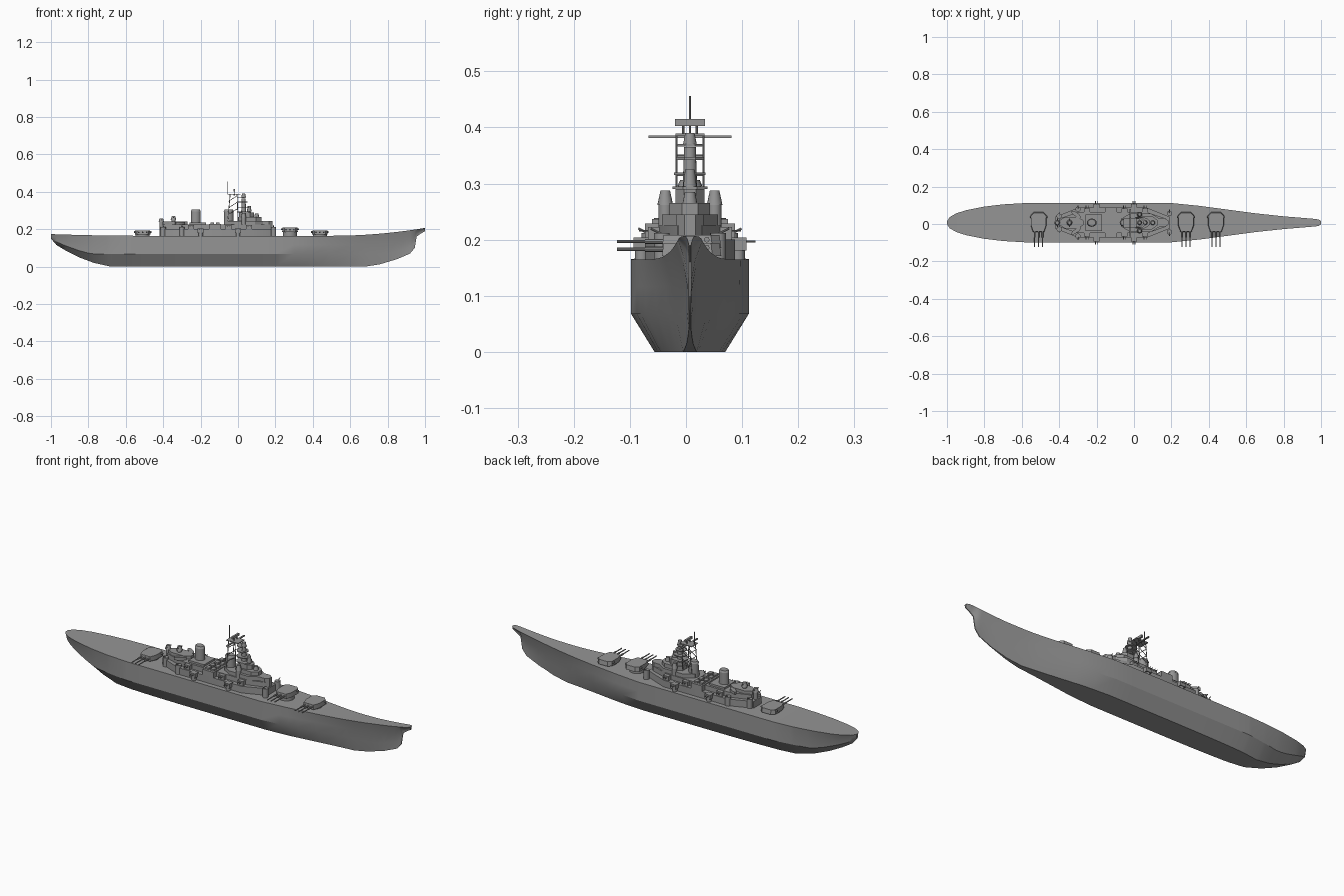
import bpy, bmesh, math
from mathutils import Vector

cube = bpy.data.objects.get("Cube")
if cube:
    bpy.data.objects.remove(cube, do_unlink=True)

SHIFT = 0.007                      # hull centreline, offset by the trained guns
DECK, FIRST, SECOND, THIRD = 0.165, 0.2, 0.225, 0.245
SIDES = {"left": 1, "right": -1}

grey = bpy.data.materials.new("warship_grey")
grey.use_nodes = True
colour = (0.3, 0.3, 0.3, 1)
grey.diffuse_color = colour
grey.node_tree.nodes["Principled BSDF"].inputs["Base Color"].default_value = colour
parts = []


def finish(name, bm):
    bmesh.ops.recalc_face_normals(bm, faces=bm.faces)
    mesh = bpy.data.meshes.new(name)
    bm.to_mesh(mesh)
    bm.free()
    mesh.materials.append(grey)
    part = bpy.data.objects.new(name, mesh)
    part.location.y = SHIFT
    bpy.context.collection.objects.link(part)
    parts.append(part)
    return part


def loft(name, rings):
    """Skin closed rings of equal length and cap both ends."""
    bm = bmesh.new()
    rows = [[bm.verts.new(point) for point in ring] for ring in rings]
    for low, high in zip(rows, rows[1:]):
        for i in range(len(low)):
            bm.faces.new((low[i - 1], low[i], high[i], high[i - 1]))
    bm.faces.new(rows[0])
    bm.faces.new(rows[-1])
    return finish(name, bm)


def block(name, back, front, half, bottom, top, taper=0.0, y=0.0, turn=0.0):
    """Deckhouse with straight walls; taper narrows both ends in plan."""
    tip = half * 0.4 if taper else half
    plan = [(back, tip), (front, tip)]
    if taper:
        plan[1:1] = [(back + taper, half), (front - taper, half)]
    plan += [(px, -py) for px, py in reversed(plan)]
    mid = (back + front) / 2
    c, s = math.cos(turn), math.sin(turn)
    plan = [(mid + (px - mid) * c - py * s, y + (px - mid) * s + py * c) for px, py in plan]
    return loft(name, [[(px, py, z) for px, py in plan] for z in (bottom, top)])


def drum(name, x, y, bottom, top, radius, stretch=1.0, cap=1.0, sides=16):
    """Upright cylinder; stretch lengthens it along x, cap scales the top."""
    rings = []
    for z, r in ((bottom, radius), (top, radius * cap)):
        angles = [math.tau * i / sides for i in range(sides)]
        rings.append([(x + r * stretch * math.cos(a), y + r * math.sin(a), z) for a in angles])
    return loft(name, rings)


def rod(name, start, end, radius, sides=8):
    start, end = Vector(start), Vector(end)
    turn = (end - start).to_track_quat("Z", "Y")
    ring = [turn @ Vector((radius * math.cos(math.tau * i / sides),
                           radius * math.sin(math.tau * i / sides), 0)) for i in range(sides)]
    return loft(name, [[base + offset for offset in ring] for base in (start, end)])


# Hull: sections lofted along the length from beam and keel curves
BEAM = [(-1, 0.008), (-0.985, 0.03), (-0.95, 0.05), (-0.9, 0.066), (-0.8, 0.086),
        (-0.7, 0.098), (-0.58, 0.105), (0.2, 0.105), (0.35, 0.09), (0.5, 0.07),
        (0.65, 0.05), (0.8, 0.034), (0.97, 0.02), (0.99, 0.016), (1, 0.008)]
KEEL = [(-1, 0.15), (-0.97, 0.115), (-0.92, 0.085), (-0.85, 0.05), (-0.77, 0.02),
        (-0.68, 0), (0.68, 0), (0.76, 0.013), (0.85, 0.04), (0.92, 0.07),
        (0.945, 0.1), (0.955, 0.16), (0.975, 0.175), (1, 0.19)]


def curve(points, x):
    for (xa, va), (xb, vb) in zip(points, points[1:]):
        if x <= xb:
            return va + (vb - va) * (x - xa) / (xb - xa)
    return points[-1][1]


def deck_height(x):
    rise = 0.042 if x > 0 else 0.009
    return DECK + rise * max(0, 2 * abs(x) - 1) ** 2


def section(x):
    beam, keel, deck = curve(BEAM, x), curve(KEEL, x), deck_height(x)
    chine_z = max(0.068, keel + 0.3 * (deck - keel))
    fine = min(1, max(0, (x - 0.3) / 0.65)) ** 1.5
    full = min(1, max(0, (-x - 0.6) / 0.4))
    chine = max(0.003, beam * (1 - fine) * (1 - 0.35 * full))
    bottom = max(0.002, chine * 0.6 * (1 - min(1, abs(x)) ** 4))
    flare = chine + (beam - chine) * 0.35
    side = [(beam, deck), (flare, (deck + chine_z) / 2), (chine, chine_z), (bottom, keel)]
    side += [(-y, z) for y, z in reversed(side)]
    return [(x, y, z) for y, z in side]


stations = sorted({x for x, value in BEAM + KEEL} | {i / 10 for i in range(-9, 10)})
loft("hull", [section(x) for x in stations])


# Main battery: three triple turrets trained abeam
def main_turret(name, x, base):
    drum(name + "_barbette", x, 0, DECK - 0.01, base + 0.008, 0.038)
    plan = [(0.026, 0.056), (0.042, 0.04), (0.042, -0.015), (0.03, -0.05)]
    plan += [(-px, py) for px, py in reversed(plan)]
    low = [(x + px, py, base + 0.006) for px, py in plan]
    high = [(x + px * 0.94, py * 0.94, base + 0.029) for px, py in plan]
    loft(name + "_gunhouse", [low, high])
    rod(name + "_rangefinder", (x - 0.047, 0.03, base + 0.021), (x + 0.047, 0.03, base + 0.021), 0.005)
    for offset in (-0.021, 0, 0.021):
        height = base + 0.018
        rod(name + "_gun_sleeve", (x + offset, -0.04, height), (x + offset, -0.08, height), 0.0045)
        rod(name + "_gun_barrel", (x + offset, -0.07, height), (x + offset, -0.13, height), 0.0028)


main_turret("aft_turret", -0.51, DECK)
main_turret("raised_turret", 0.278, DECK + 0.014)
main_turret("forward_turret", 0.438, DECK)

# Stacked deckhouses
block("lower_deckhouse", -0.42, 0.19, 0.08, DECK - 0.005, FIRST, taper=0.12)
block("upper_deckhouse", -0.4, 0.17, 0.056, FIRST, SECOND, taper=0.1)
block("forward_house", 0.1, 0.185, 0.024, FIRST, THIRD, taper=0.02)
block("conning_house", -0.07, 0.14, 0.05, SECOND, THIRD, taper=0.05)
block("midship_house", -0.155, -0.09, 0.08, FIRST, SECOND + 0.004)
block("aft_house", -0.4, -0.27, 0.03, SECOND, THIRD - 0.004, taper=0.03)
block("funnel_house", -0.26, -0.17, 0.045, SECOND, THIRD - 0.01)

# Funnels with raised caps
for name, x in {"aft_funnel": -0.226, "forward_funnel": -0.05}.items():
    drum(name, x, 0, FIRST, 0.296, 0.022, stretch=1.2, cap=0.95)
    drum(name + "_cap", x, 0, 0.296, 0.306, 0.022, stretch=1.2, cap=0.8)

# Conning tower and bridge platforms
block("bridge_base", 0, 0.125, 0.036, THIRD, 0.265, taper=0.03)
block("bridge", 0.005, 0.085, 0.026, 0.265, 0.29, taper=0.02)
drum("tower", 0.03, 0, 0.29, 0.365, 0.013, cap=0.8)
for level, z in enumerate((0.29, 0.315, 0.342, 0.366)):
    reach = 0.07 - 0.01 * level
    block("tower_platform", -0.005, reach, 0.031 - 0.003 * level, z, z + 0.005, taper=0.015)
drum("forward_director", 0.06, 0, 0.295, 0.325, 0.012, cap=0.7)
drum("tower_director", 0.03, 0, 0.371, 0.39, 0.012, cap=0.7)
drum("bridge_director", 0.1, 0, 0.265, 0.285, 0.013, cap=0.7)

# Lattice mast, yard, radar and pole
for name, side in SIDES.items():
    y = side * 0.024
    for foot, head in ((-0.055, -0.042), (0, -0.005)):
        rod(name + "_mast_leg", (foot, y, THIRD), (head, y, 0.386), 0.002)
    for z in (0.28, 0.315, 0.35):
        rod(name + "_mast_brace", (-0.05, y, z), (-0.003, y, z + 0.03), 0.0015)
        rod("mast_rung", (-0.045, -y, z), (-0.045, y, z), 0.0015)
    rod(name + "_radar_post", (-0.02, y / 2, 0.386), (-0.02, y / 2, 0.405), 0.002)
block("mast_platform", -0.056, 0.014, 0.026, 0.385, 0.389)
block("signal_yard", -0.024, -0.016, 0.074, 0.381, 0.386)
block("radar_screen", -0.025, -0.015, 0.027, 0.403, 0.415)
rod("mast_pole", (-0.055, 0, 0.385), (-0.055, 0, 0.456), 0.002)


# Secondary twin mounts
def twin_mount(name, x, side, y, base):
    drum(name + "_stand", x, side * y, DECK - 0.002, base, 0.012)
    block(name + "_house", x - 0.016, x + 0.016, 0.015, base, base + 0.023, y=side * y)
    for offset in (-0.006, 0.006):
        height = base + 0.016
        rod(name + "_barrel", (x + offset, side * (y + 0.01), height),
            (x + offset, side * (y + 0.031), height), 0.002, sides=6)


for name, side in SIDES.items():
    for x in (-0.2, 0):
        twin_mount(name + "_lower_mount", x, side, 0.086, DECK + 0.016)
    for x in (-0.25, -0.05, 0.06):
        twin_mount(name + "_upper_mount", x, side, 0.06, FIRST)

    # Side directors, boats and light gun tubs
    drum(name + "_director_stand", 0.03, side * 0.044, SECOND, 0.262, 0.012)
    drum(name + "_director", 0.03, side * 0.044, 0.262, 0.288, 0.014, cap=0.6)
    block(name + "_boat", -0.34, -0.28, 0.01, SECOND, SECOND + 0.014, taper=0.015,
          y=side * 0.044, turn=-side * 0.6)
    for x, y in ((-0.4, 0.035), (0.19, 0.05), (-0.3, 0.072)):
        drum(name + "_gun_tub", x, side * y, DECK, FIRST + 0.012, 0.014)
        rod(name + "_light_gun", (x, side * y, FIRST + 0.01), (x, side * (y + 0.02), FIRST + 0.02), 0.002)

# Aft fire control
for x, top in ((-0.345, 0.262), (-0.41, 0.25)):
    drum("aft_director_stand", x, 0, FIRST - 0.02, top - 0.012, 0.011)
    drum("aft_director", x, 0, top - 0.012, top + 0.008, 0.015, cap=0.6)
    rod("aft_rangefinder", (x, -0.022, top), (x, 0.022, top), 0.003)

# Midship vents
for x in (-0.137, -0.108):
    for y in (-0.055, -0.02, 0.02, 0.055):
        block("vent", x - 0.01, x + 0.01, 0.013, SECOND, SECOND + 0.012, y=y)

# Smooth round walls, keep hard edges
bpy.ops.object.select_all(action="DESELECT")
for part in parts:
    part.select_set(True)
bpy.context.view_layer.objects.active = parts[0]
bpy.ops.object.shade_smooth_by_angle(angle=math.radians(30))
